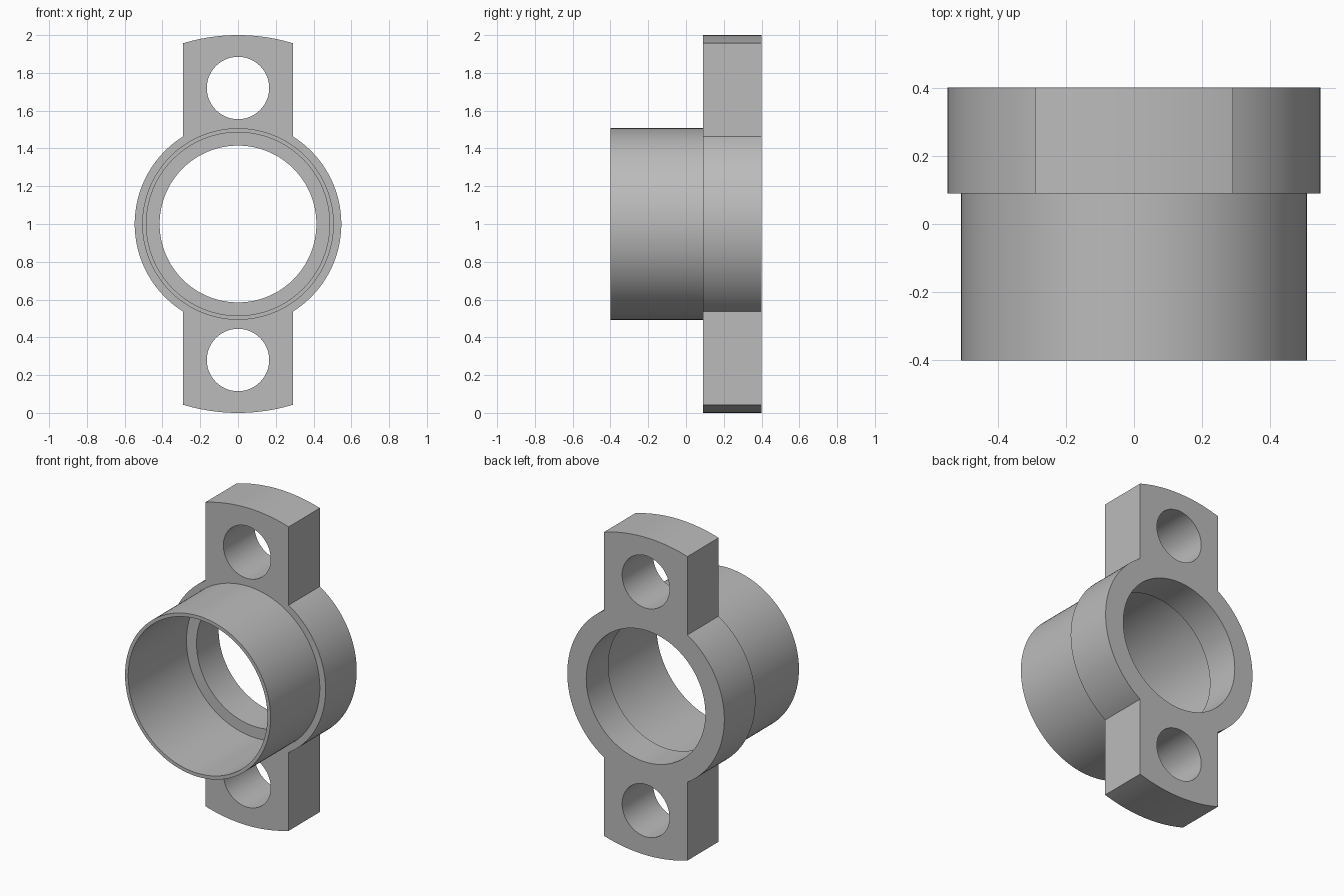
import bpy, bmesh
from math import asin, acos, cos, sin, pi
from mathutils import Matrix

cube = bpy.data.objects.get("Cube")
if cube:
    bpy.data.objects.remove(cube, do_unlink=True)

MID = 1.0                      # height of the bore axis
FRONT, FLANGE, BACK = -0.40, 0.09, 0.40
SHOULDER = 0.18                # depth where the wide bore steps down
RING_R, EAR_R, EAR_HALF = 0.547, 1.0, 0.29

grey = bpy.data.materials.new("plain grey")
grey.use_nodes = True
grey.diffuse_color = (0.5, 0.5, 0.5, 1)
grey.node_tree.nodes["Principled BSDF"].inputs["Base Color"].default_value = (0.5, 0.5, 0.5, 1)


def make_object(name, bm):
    bmesh.ops.recalc_face_normals(bm, faces=bm.faces)
    mesh = bpy.data.meshes.new(name)
    bm.to_mesh(mesh)
    bm.free()
    mesh.materials.append(grey)
    obj = bpy.data.objects.new(name, mesh)
    bpy.context.collection.objects.link(obj)
    return obj


def cylinder(name, radius, y0, y1, z=MID, sides=128):
    bm = bmesh.new()
    place = Matrix.Translation((0, (y0 + y1) / 2, z)) @ Matrix.Rotation(pi / 2, 4, "X")
    bmesh.ops.create_cone(bm, cap_ends=True, segments=sides, radius1=radius,
                          radius2=radius, depth=y1 - y0, matrix=place)
    return make_object(name, bm)


def arc(radius, start, end, steps):
    angles = [start + (end - start) * i / steps for i in range(steps + 1)]
    return [(radius * cos(a), radius * sin(a)) for a in angles]


# Flange outline: round sides joined to two ears with curved ends
side = acos(EAR_HALF / RING_R)
tip = asin(EAR_HALF / EAR_R)
half = arc(RING_R, -side, side, 48) + arc(EAR_R, pi / 2 - tip, pi / 2 + tip, 24)
outline = half + [(-x, -z) for x, z in half]
bm = bmesh.new()
face = bm.faces.new([bm.verts.new((x, FLANGE, MID + z)) for x, z in outline])
grown = bmesh.ops.extrude_face_region(bm, geom=[face], use_keep_orig=True)
bmesh.ops.translate(bm, vec=(0, BACK - FLANGE, 0),
                    verts=[v for v in grown["geom"] if isinstance(v, bmesh.types.BMVert)])
body = make_object("flanged_sleeve", bm)

# Sleeve joined on, then the stepped bore and the two ear holes cut out
tools = [
    (cylinder("sleeve", 0.507, FRONT, 0.25), "UNION"),
    (cylinder("bore_cutter", 0.415, -0.6, 0.6), "DIFFERENCE"),
    (cylinder("wide_bore_cutter", 0.485, -0.6, SHOULDER), "DIFFERENCE"),
]
for label, dz in (("upper", 0.72), ("lower", -0.72)):
    tools.append((cylinder(label + "_hole_cutter", 0.165, -0.1, 0.6, MID + dz, 64), "DIFFERENCE"))

bpy.ops.object.select_all(action="DESELECT")
body.select_set(True)
bpy.context.view_layer.objects.active = body
for tool, operation in tools:
    mod = body.modifiers.new(tool.name, "BOOLEAN")
    mod.object, mod.operation, mod.solver = tool, operation, "EXACT"
    bpy.ops.object.modifier_apply(modifier=mod.name)
    bpy.data.objects.remove(tool, do_unlink=True)
bpy.ops.object.shade_smooth_by_angle(angle=pi / 9)
